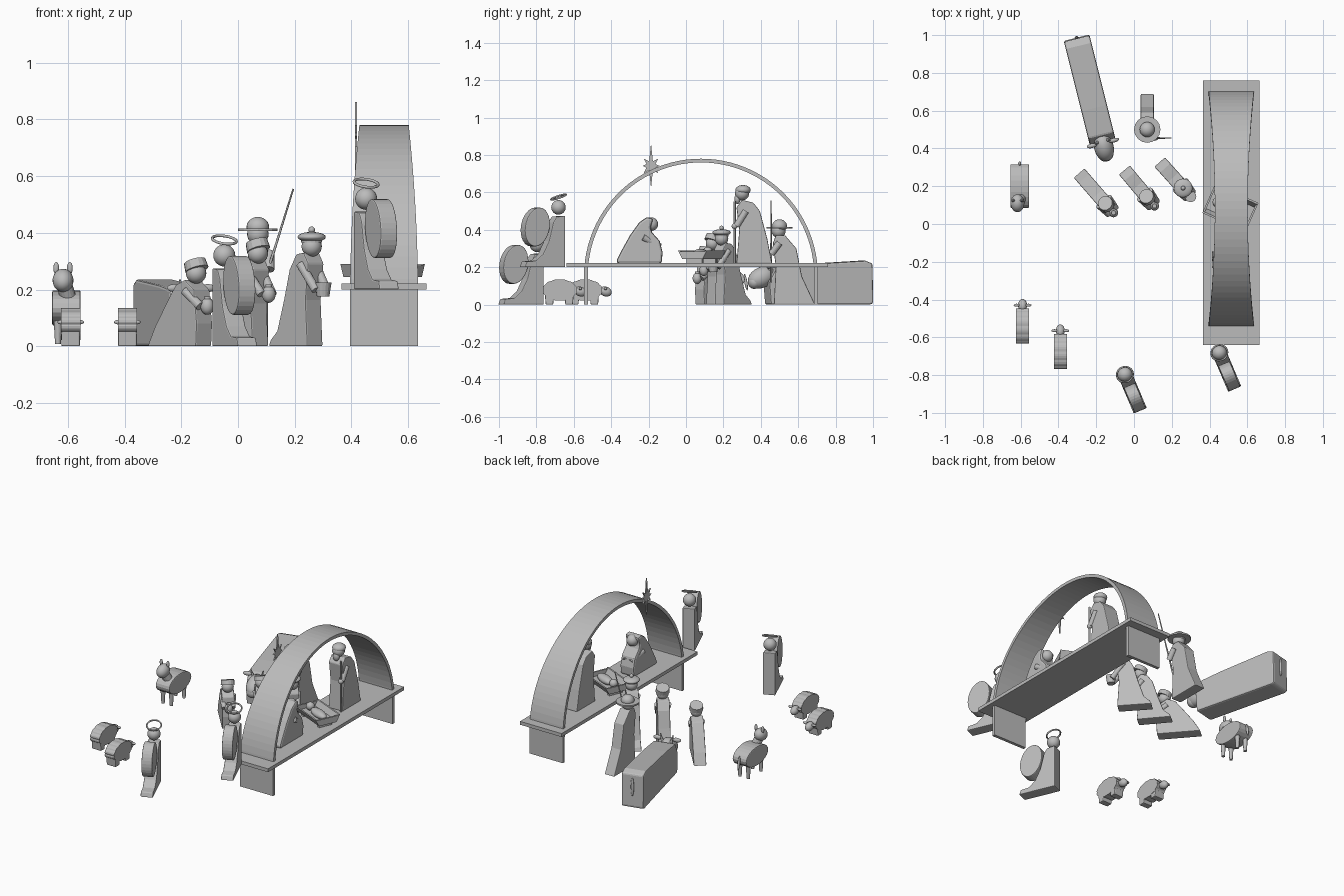
import bpy, bmesh, math
from math import sin, cos, pi, radians
from mathutils import Matrix, Vector

cube = bpy.data.objects.get("Cube")
if cube:
    bpy.data.objects.remove(cube, do_unlink=True)

grey = bpy.data.materials.new("plain_grey")
grey.use_nodes = True
tone = (0.5, 0.5, 0.5, 1)
grey.diffuse_color = tone
grey.node_tree.nodes["Principled BSDF"].inputs["Base Color"].default_value = tone


def finish(name, bm, smooth=False, bevel=0):
    bmesh.ops.recalc_face_normals(bm, faces=bm.faces)
    for f in bm.faces:
        f.smooth = smooth
    mesh = bpy.data.meshes.new(name)
    bm.to_mesh(mesh)
    bm.free()
    mesh.materials.append(grey)
    ob = bpy.data.objects.new(name, mesh)
    bpy.context.collection.objects.link(ob)
    if bevel:
        mod = ob.modifiers.new("soft_edges", "BEVEL")
        mod.width, mod.segments, mod.limit_method = bevel, 2, "ANGLE"
    return ob


class Figure:
    """Parts placed as (side, forward, up) around a spot, turned about z."""

    def __init__(self, name, x, y, z=0, turn=0):
        self.name = name
        self.m = Matrix.Translation((x, y, z)) @ Matrix.Rotation(radians(turn), 4, "Z")

    def add(self, part, bm, smooth=False, bevel=0):
        bm.transform(self.m)
        return finish(self.name + "_" + part, bm, smooth, bevel)

    def slab(self, part, outline, width, side=0, bevel=0.005):
        bm = bmesh.new()
        face = bm.faces.new([bm.verts.new((side - width / 2, -f, z)) for f, z in outline])
        ext = bmesh.ops.extrude_face_region(bm, geom=[face])["geom"]
        bmesh.ops.translate(bm, vec=(width, 0, 0), verts=[v for v in ext if isinstance(v, bmesh.types.BMVert)])
        return self.add(part, bm, bevel=bevel)

    def ball(self, part, at, size, tilt=0):
        bm = bmesh.new()
        bmesh.ops.create_uvsphere(bm, u_segments=20, v_segments=12, radius=1)
        s = size if isinstance(size, tuple) else (size,) * 3
        bm.transform(Matrix.Translation((at[0], -at[1], at[2])) @ Matrix.Rotation(radians(tilt), 4, "X")
                     @ Matrix.Diagonal((*s, 1)))
        return self.add(part, bm, True)

    def rod(self, part, a, b, r, r2=None):
        a, b = Vector((a[0], -a[1], a[2])), Vector((b[0], -b[1], b[2]))
        bm = bmesh.new()
        bmesh.ops.create_cone(bm, cap_ends=True, segments=16, radius1=r, radius2=r if r2 is None else r2,
                              depth=(b - a).length)
        bm.transform(Matrix.Translation((a + b) / 2) @ (b - a).to_track_quat("Z", "Y").to_matrix().to_4x4())
        return self.add(part, bm)

    def ring(self, part, at, major, minor, tilt):
        bm = bmesh.new()
        rows = [[bm.verts.new(((major + minor * cos(v)) * cos(u), (major + minor * cos(v)) * sin(u), minor * sin(v)))
                 for v in (j * pi / 4 for j in range(8))] for u in (i * pi / 16 for i in range(32))]
        for i in range(32):
            for j in range(8):
                n, k = rows[(i + 1) % 32], (j + 1) % 8
                bm.faces.new((rows[i][j], n[j], n[k], rows[i][k]))
        bm.transform(Matrix.Translation((at[0], -at[1], at[2])) @ Matrix.Rotation(radians(tilt), 4, "X"))
        return self.add(part, bm, True)


def rect(f0, f1, z0, z1):
    return [(f0, z0), (f1, z0), (f1, z1), (f0, z1)]


# Stage with platform, two end panels and a waisted arch
stage = Figure("stage", 0.515, 0.06)
stage.slab("platform", rect(-0.7, 0.7, 0.2, 0.222), 0.3, bevel=0)
for part, f in (("front_leg", 0.595), ("back_leg", -0.635)):
    stage.slab(part, rect(f - 0.01, f + 0.01, 0, 0.2), 0.24, bevel=0)

bm = bmesh.new()
rows = []
for i in range(49):
    a = pi * i / 48
    hw = 0.087 + 0.033 * cos(a) ** 2
    rows.append([bm.verts.new((0.515 + s * hw, 0.08 + r * cos(a), 0.155 + r * sin(a)))
                 for s, r in ((-1, 0.605), (1, 0.605), (1, 0.625), (-1, 0.625))])
for p, q in zip(rows, rows[1:]):
    for j in range(4):
        bm.faces.new((p[j], p[(j + 1) % 4], q[(j + 1) % 4], q[j]))
bm.faces.new(rows[0])
bm.faces.new(rows[-1])
finish("arch", bm)

# Star on the side of the arch
star = Figure("arch", 0.416, -0.187, 0.742)
reach = (0.045, 0.055, 0.12, 0.055)
star.slab("star", [(r * cos(k * pi / 8), r * sin(k * pi / 8))
                   for k in range(16) for r in [reach[k // 2 % 4] if k % 2 == 0 else 0.026]], 0.008, bevel=0)

# Two angels with an oval wing slab and a halo
gown = [(-0.125, 0), (0.11, 0), (0.11, 0.275), (0.06, 0.27), (0.04, 0.24), (0.015, 0.14),
        (-0.02, 0.07), (-0.06, 0.035), (-0.115, 0.03)]
for name, x, y, z in (("upper_angel", 0.485, -0.76, 0.2), ("lower_angel", -0.015, -0.875, 0)):
    angel = Figure(name, x, y, z, 203)
    angel.slab("gown", gown, 0.075)
    wing = []
    for k in range(32):
        u, v = 0.072 * cos(k * pi / 16), 0.104 * sin(k * pi / 16)
        wing.append((-0.05 + u + 0.12 * v, 0.215 + v))
    angel.slab("wing", wing, 0.065)
    angel.ball("head", (0, 0.085, 0.32), 0.039)
    angel.ring("halo", (0, 0.085, 0.375), 0.043, 0.005, -20)

# Standing parent with staff
father = Figure("father", 0.515, 0.36)
father.slab("robe", [(-0.1, 0.22), (0.09, 0.22), (0.075, 0.4), (0.09, 0.52), (0.06, 0.56), (0, 0.545),
                     (-0.035, 0.5), (-0.075, 0.35)], 0.1)
father.ball("head", (0, 0.06, 0.595), 0.038)
father.ball("cap", (0, 0.055, 0.613), (0.041, 0.041, 0.026))
father.ball("beard", (0, 0.085, 0.565), (0.022, 0.016, 0.028))
father.rod("staff", (0.045, 0.1, 0.22), (0.045, 0.1, 0.55), 0.006)
father.rod("arm", (0.045, 0.04, 0.5), (0.045, 0.09, 0.42), 0.018)
father.ball("hand", (0.045, 0.1, 0.42), 0.016)

# Kneeling mother with hood
mother = Figure("mother", 0.515, -0.25, 0, 180)
mother.slab("cloak", [(-0.12, 0.22), (0.12, 0.22), (0.125, 0.28), (0.11, 0.34), (0.07, 0.385), (0.06, 0.41), (0.075, 0.46),
                      (0.04, 0.468), (0, 0.44), (-0.05, 0.37), (-0.1, 0.28), (-0.12, 0.24)], 0.1, bevel=0.012)
mother.ball("head", (0, 0.065, 0.43), 0.036)
for s in (-1, 1):
    mother.rod("arm", (s * 0.045, 0.02, 0.36), (s * 0.02, 0.11, 0.31), 0.018)

# Crib tray on crossed feet, with the child
crib = Figure("crib", 0.51, 0.085, 0, -24)
crib.slab("bed", rect(-0.055, 0.055, 0.245, 0.256), 0.25, bevel=0)
for s in (-1, 1):
    crib.slab("side", [(s * 0.05, 0.245), (s * 0.06, 0.245), (s * 0.085, 0.29), (s * 0.075, 0.29)], 0.25, bevel=0)
    crib.slab("end", [(-0.055, 0.245), (0.055, 0.245), (0.08, 0.285), (-0.08, 0.285)], 0.01, s * 0.12, bevel=0)
    crib.slab("foot", rect(-0.045, 0.045, 0.222, 0.245), 0.02, s * 0.09, bevel=0)
crib.ball("child_body", (0.02, 0, 0.273), (0.075, 0.032, 0.025))
crib.ball("child_head", (-0.075, 0, 0.283), 0.026)

# Three visitors bearing gifts
tall = [(-0.12, 0), (0.085, 0), (0.075, 0.15), (0.09, 0.27), (0.065, 0.305), (0.025, 0.3),
        (-0.01, 0.25), (-0.04, 0.15), (-0.075, 0.05), (-0.11, 0.02)]
kneel = [(-0.14, 0), (0.12, 0), (0.125, 0.08), (0.11, 0.2), (0.06, 0.235), (0.01, 0.215), (-0.04, 0.15), (-0.1, 0.07)]
for name, x, y, turn, shape, top, f in (("kneeling_visitor", -0.2, 0.165, 41, kneel, 0.235, 0.08),
                                        ("middle_visitor", 0.025, 0.195, 40, tall, 0.305, 0.07),
                                        ("tall_visitor", 0.215, 0.24, 42, tall, 0.33, 0.067)):
    v = Figure(name, x, y, 0, turn)
    scale = top / max(z for _, z in shape)
    v.slab("robe", [(a, z * scale) for a, z in shape], 0.075)
    v.ball("head", (0, f, top + 0.022), 0.036)
    gift = (0, f + 0.06, top * 0.6)
    for s in (-1, 1):
        v.rod("arm", (s * 0.035, f - 0.02, top - 0.04), (s * 0.025, f + 0.05, gift[2]), 0.016)
    if name == "tall_visitor":
        v.ball("beret", (0, f, top + 0.055), (0.05, 0.05, 0.018))
        v.rod("hat_band", (0, f, top + 0.035), (0, f, top + 0.052), 0.037)
        v.ball("hat_knob", (0, f, top + 0.08), 0.012)
        v.rod("gift", (0, gift[1], 0.175), (0, gift[1], 0.225), 0.022, 0.03)
    else:
        v.rod("turban", (0, f + 0.004, top + 0.035), (0, f - 0.008, top + 0.064), 0.042, 0.039)
        v.ball("gift", gift, (0.024, 0.024, 0.03))
        v.rod("gift_lid", gift, (0, gift[1], gift[2] + 0.035), 0.012)

# Herdsman with brimmed hat and leaning staff
herd = Figure("herdsman", 0.07, 0.5)
herd.slab("coat", [(-0.19, 0), (0.03, 0), (0.02, 0.2), (0.035, 0.33), (0.02, 0.37), (-0.03, 0.37),
                   (-0.09, 0.3), (-0.12, 0.15)], 0.07)
herd.ball("head", (0, 0.005, 0.395), 0.038)
herd.rod("hat_brim", (0, 0, 0.406), (0, 0, 0.416), 0.07)
herd.ball("hat_crown", (0, 0, 0.42), (0.04, 0.04, 0.036))
herd.rod("staff", (-0.01, 0.045, 0.12), (0.125, 0.045, 0.555), 0.006, 0.003)
herd.rod("arm", (0.04, 0, 0.33), (0.04, 0.045, 0.27), 0.018)

# Resting ox
ox = Figure("ox", -0.235, 0.71, 0, 14)
ox.slab("body", [(-0.285, 0.01), (-0.27, 0), (0.28, 0), (0.29, 0.12), (0.25, 0.2), (0.1, 0.215), (-0.24, 0.235),
                 (-0.28, 0.22)], 0.14, bevel=0.02)
ox.ball("head", (0, 0.315, 0.145), (0.052, 0.078, 0.055), 25)
ox.ball("muzzle", (0, 0.355, 0.12), (0.04, 0.035, 0.036))
for s in (-1, 1):
    ox.ball("ear", (s * 0.06, 0.29, 0.205), (0.028, 0.012, 0.014))
    ox.rod("horn", (s * 0.025, 0.28, 0.18), (s * 0.04, 0.285, 0.235), 0.01, 0.003)
ox.ball("tail", (0, -0.285, 0.14), (0.01, 0.008, 0.06))

# Standing donkey
donkey = Figure("donkey", -0.605, 0.2)
donkey.slab("body", [(0.115 * cos(k * pi / 12), 0.135 + 0.062 * sin(k * pi / 12)) for k in range(24)], 0.1)
donkey.rod("neck", (0.01, 0.06, 0.16), (-0.01, 0.085, 0.225), 0.028)
donkey.ball("head", (-0.012, 0.09, 0.232), (0.037, 0.048, 0.04), 20)
for s in (-1, 1):
    donkey.ball("ear", (-0.012 + s * 0.024, 0.075, 0.275), (0.01, 0.008, 0.022))
    for f in (-0.065, 0.065):
        donkey.rod("leg", (s * 0.03, f, 0.008), (s * 0.03, f, 0.11), 0.01, 0.016)
donkey.ball("tail", (0, -0.12, 0.12), (0.008, 0.008, 0.045), 10)

# Two woolly sheep with scalloped outline
for name, x, y in (("left_sheep", -0.39, -0.67), ("right_sheep", -0.59, -0.535)):
    sheep = Figure(name, x, y, 0, 180)
    wool = []
    for k in range(48):
        a = k * pi / 24
        r = 1 + 0.05 * abs(sin(6 * a))
        wool.append((0.09 * r * cos(a) - 0.005, 0.078 + 0.055 * r * sin(a)))
    sheep.slab("wool", wool, 0.068, bevel=0)
    sheep.ball("head", (0, 0.105, 0.07), (0.024, 0.034, 0.026), 20)
    for s in (-1, 1):
        sheep.ball("ear", (s * 0.031, 0.105, 0.085), (0.016, 0.008, 0.008))
    for f in (-0.06, 0.045):
        sheep.slab("legs", [(f - 0.02, 0), (f + 0.02, 0), (f + 0.025, 0.06), (f - 0.025, 0.06)], 0.066)
